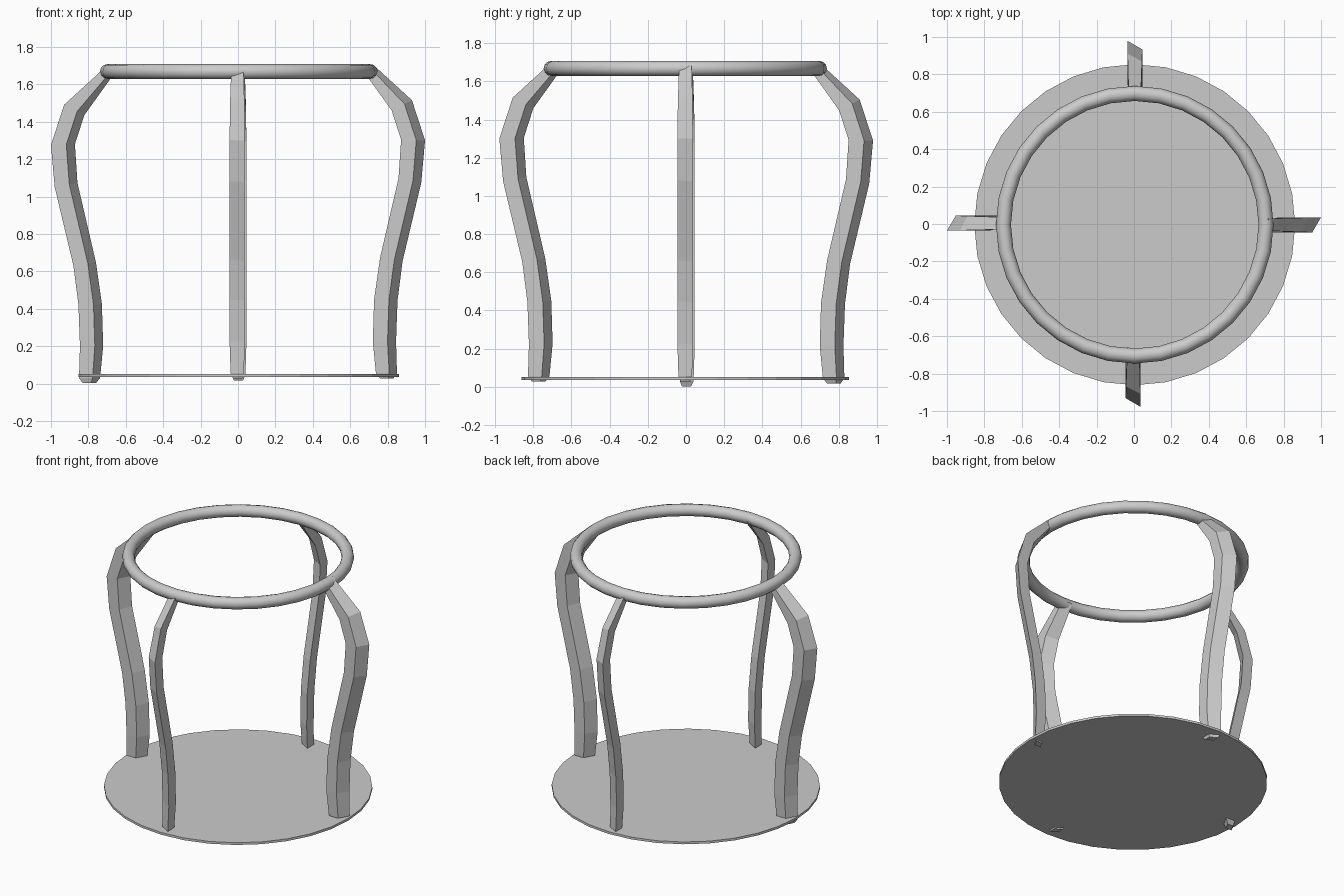
import bpy, bmesh, math
from mathutils import Matrix

if "Cube" in bpy.data.objects:
    bpy.data.objects.remove(bpy.data.objects["Cube"])

CX, CY = 0.004, -0.004

# Top ring
bpy.ops.mesh.primitive_torus_add(major_radius=0.702, minor_radius=0.04,
                                 major_segments=32, minor_segments=12,
                                 location=(CX, CY, 1.668))
ring = bpy.context.object
ring.name = "top_ring"
bpy.ops.object.shade_smooth_by_angle(angle=math.radians(40))

# Thin base plate
bpy.ops.mesh.primitive_cylinder_add(vertices=32, radius=0.858, depth=0.016,
                                    location=(CX, CY, 0.043))
bpy.context.object.name = "base_plate"

# Leg stations: outer radius, height, inward direction (r, z), depth scale, width scale
STATIONS = [
    (0.720, 1.682, -0.62, -0.78, 0.50, 0.80),
    (0.930, 1.490, -0.87, -0.45, 0.97, 0.95),
    (1.000, 1.275, -1.00, 0.03, 1.00, 1.00),
    (0.980, 1.050, -0.98, 0.18, 0.97, 1.00),
    (0.880, 0.630, -0.98, 0.15, 0.96, 1.00),
    (0.853, 0.420, -1.00, 0.03, 0.98, 1.00),
    (0.845, 0.200, -1.00, 0.00, 0.97, 1.00),
    (0.850, 0.030, -1.00, 0.00, 0.88, 0.88),
    (0.830, 0.002, -1.00, 0.00, 0.55, 0.60),
]
# Skewed cross-section: distance inward, sideways
SECTION = [(0.0, 0.036), (0.082, 0.036), (0.128, -0.045), (0.047, -0.045)]


def make_leg(name, degrees, dr, dz):
    bm = bmesh.new()
    loops = []
    for r, z, nr, nz, depth, width in STATIONS:
        loops.append([bm.verts.new((r + dr + nr * d * depth, y * width,
                                    z + dz + nz * d * depth)) for d, y in SECTION])
    for a, b in zip(loops, loops[1:]):
        for i in range(4):
            j = (i + 1) % 4
            bm.faces.new((a[i], a[j], b[j], b[i]))
    bm.faces.new(loops[0])
    bm.faces.new(loops[-1])
    bmesh.ops.recalc_face_normals(bm, faces=bm.faces)
    bm.transform(Matrix.Rotation(math.radians(degrees), 4, 'Z'))
    mesh = bpy.data.meshes.new(name)
    bm.to_mesh(mesh)
    bm.free()
    bpy.context.collection.objects.link(bpy.data.objects.new(name, mesh))


# Four curved legs, each turned around the ring
make_leg("right_leg", 0, 0.0, 0.025)
make_leg("back_leg", 90, -0.02, 0.015)
make_leg("left_leg", 180, 0.0, 0.0)
make_leg("front_leg", 270, -0.022, 0.025)
